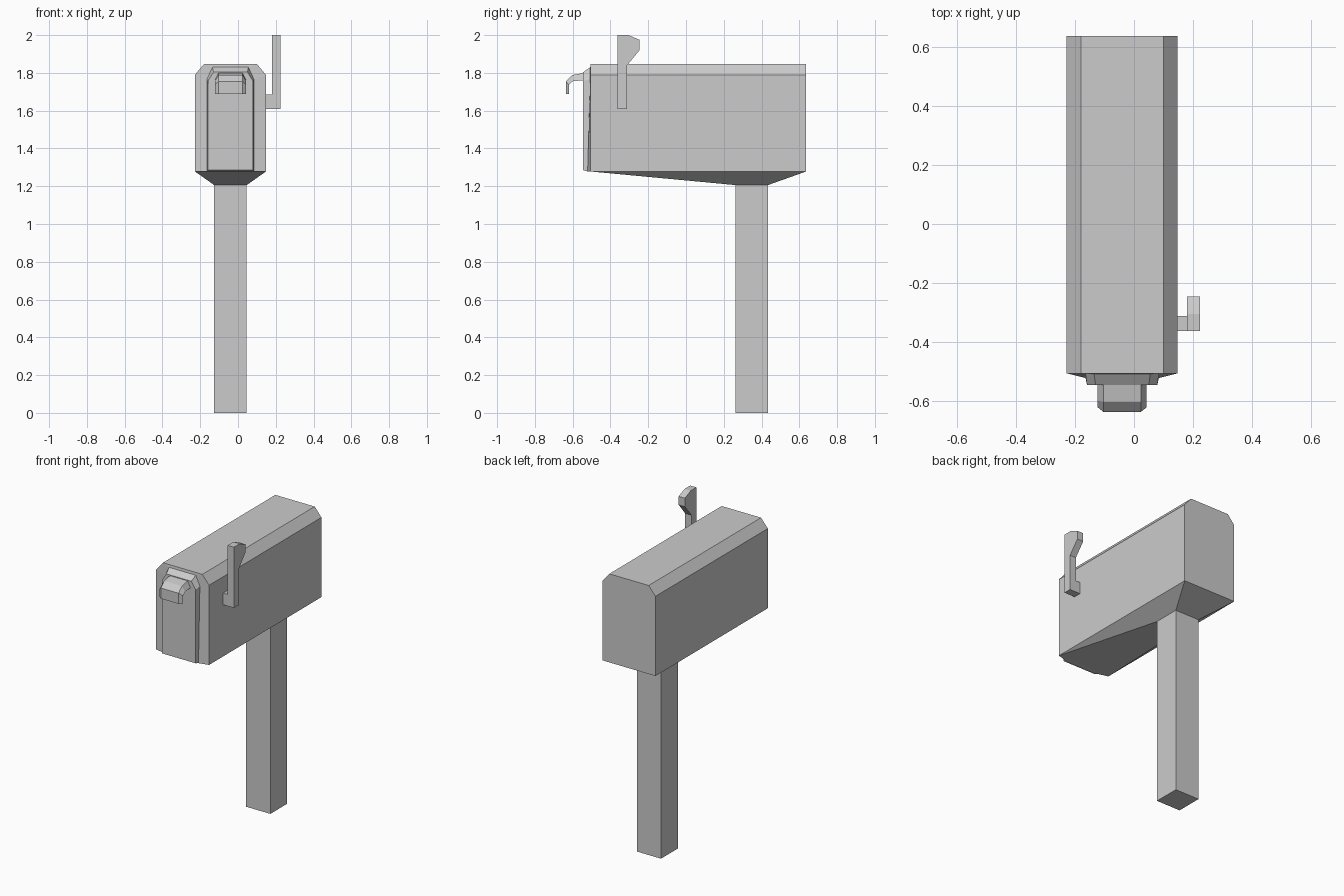
import bpy, bmesh

if "Cube" in bpy.data.objects:
    bpy.data.objects.remove(bpy.data.objects["Cube"])

CX = -0.04  # centre line of box and post


def loft(name, sections, cap_start=True, cap_end=True, skip=()):
    """Skin equal-length rings; skip holds (section, side) pairs left open."""
    bm = bmesh.new()
    rings = [[bm.verts.new(p) for p in s] for s in sections]
    n = len(rings[0])
    for i in range(len(rings) - 1):
        for j in range(n):
            if (i, j) not in skip:
                k = (j + 1) % n
                bm.faces.new((rings[i][j], rings[i][k], rings[i + 1][k], rings[i + 1][j]))
    if cap_start:
        bm.faces.new(rings[0])
    if cap_end:
        bm.faces.new(rings[-1])
    bmesh.ops.recalc_face_normals(bm, faces=bm.faces)
    mesh = bpy.data.meshes.new(name)
    bm.to_mesh(mesh)
    bm.free()
    obj = bpy.data.objects.new(name, mesh)
    bpy.context.collection.objects.link(obj)
    return obj


def rect(x0, x1, y0, y1, z):
    return [(x0, y0, z), (x1, y0, z), (x1, y1, z), (x0, y1, z)]


def arch(w, w_top, z0, z1, z2, y, y_low=None):
    """Six-sided box section with chamfered top corners."""
    yl = y if y_low is None else y_low
    half = [(w, yl, z0), (w, y, z1), (w_top, y, z2)]
    return ([(CX - a, b, c) for a, b, c in half]
            + [(CX + a, b, c) for a, b, c in reversed(half)])


# Box with raised door panel on the front; bottom is closed by the underside
loft("mailbox_body", [
    arch(0.188, 0.14, 1.278, 1.79, 1.847, 0.636),
    arch(0.188, 0.14, 1.278, 1.79, 1.847, -0.505),
    arch(0.124, 0.095, 1.278, 1.767, 1.83, -0.507, -0.521),
    arch(0.119, 0.09, 1.285, 1.757, 1.804, -0.544),
], skip={(0, 5)})

# Tapered underside flowing into the post
px, py = (CX - 0.086, CX + 0.086), (0.263, 0.434)
loft("underside", [
    rect(CX - 0.188, CX + 0.188, -0.505, 0.636, 1.278),
    rect(*px, *py, 1.206),
], cap_start=False, cap_end=False)
loft("post", [rect(*px, *py, 0), rect(*px, *py, 1.206)], cap_end=False)

# Bent door handle, bevelled at its sides: (outer y, z, inner y, z)
profile = [(-0.54, 1.80, -0.54, 1.76), (-0.603, 1.788, -0.597, 1.757),
           (-0.636, 1.755, -0.62, 1.738), (-0.636, 1.687, -0.62, 1.687)]
loft("door_handle", [
    [(CX - 0.063, yo, zo), (CX + 0.063, yo, zo),
     (CX + 0.083, yi, zi), (CX - 0.083, yi, zi)]
    for yo, zo, yi, zi in profile])

# Signal flag and its mounting block
flag = [(-0.362, 1.61), (-0.312, 1.61), (-0.312, 1.84), (-0.246, 1.92),
        (-0.246, 1.975), (-0.305, 2.0), (-0.362, 2.0)]
loft("flag", [[(x, y, z) for y, z in flag] for x in (0.18, 0.224)])
loft("flag_mount", [rect(0.148, 0.18, -0.362, -0.312, z) for z in (1.61, 1.685)])
